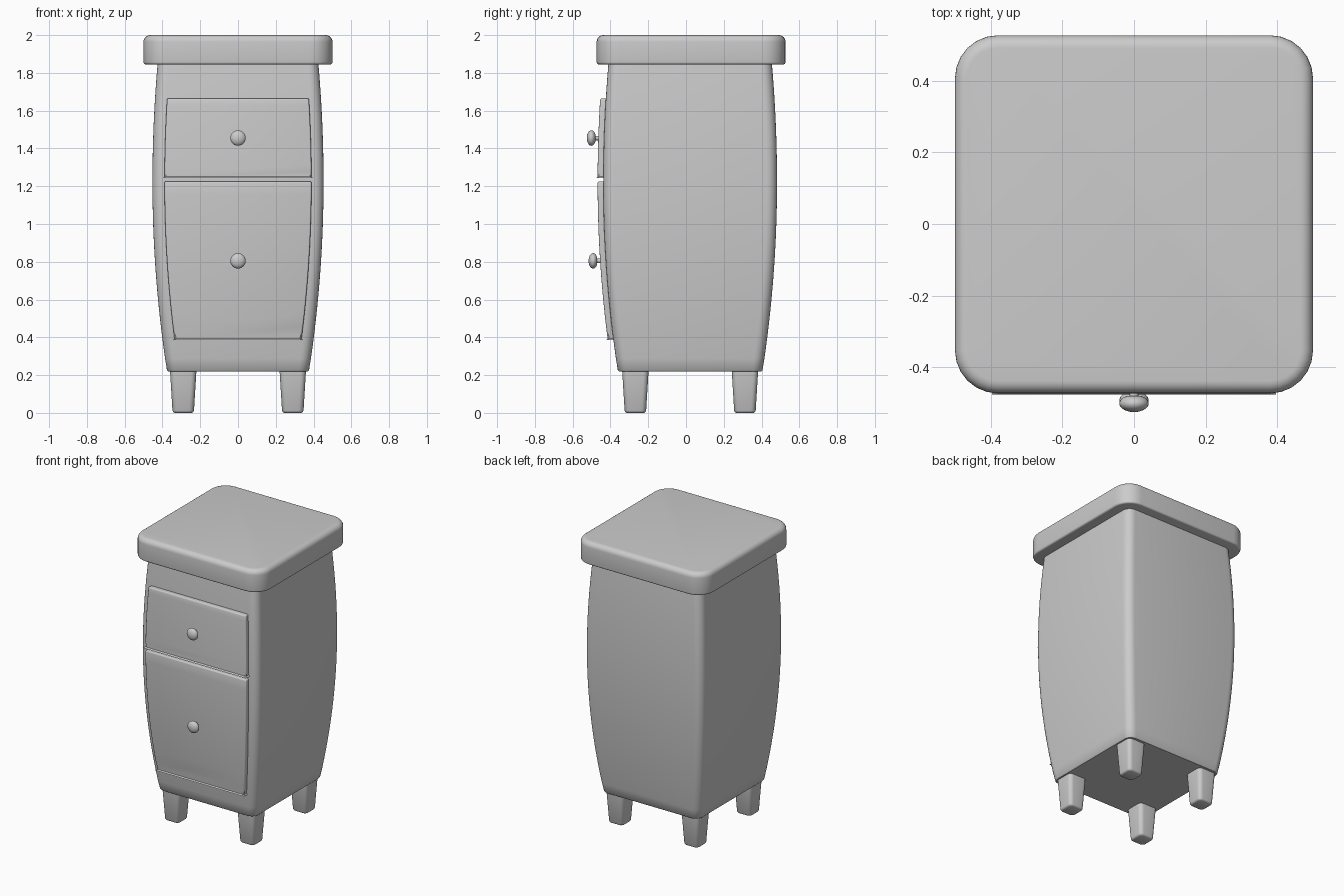
import bpy, bmesh, math

if "Cube" in bpy.data.objects:
    bpy.data.objects.remove(bpy.data.objects["Cube"])

CY = 0.022          # depth centre of the cabinet
grey = bpy.data.materials.new("grey paint")
grey.diffuse_color = (0.6, 0.6, 0.6, 1)
grey.use_nodes = True
grey.node_tree.nodes["Principled BSDF"].inputs["Base Color"].default_value = grey.diffuse_color


def finish(name, bm, angle=35):
    bmesh.ops.recalc_face_normals(bm, faces=bm.faces)
    me = bpy.data.meshes.new(name)
    bm.to_mesh(me)
    bm.free()
    me.materials.append(grey)
    ob = bpy.data.objects.new(name, me)
    bpy.context.collection.objects.link(ob)
    bpy.ops.object.select_all(action='DESELECT')
    ob.select_set(True)
    bpy.context.view_layer.objects.active = ob
    bpy.ops.object.shade_smooth_by_angle(angle=math.radians(angle))
    return ob


def rounded_rect(hx, hy, r, n=6):
    pts = []
    for k, (sx, sy) in enumerate([(1, 1), (-1, 1), (-1, -1), (1, -1)]):
        for i in range(n + 1):
            a = math.pi / 2 * (k + i / n)
            pts.append((sx * (hx - r) + r * math.cos(a), sy * (hy - r) + r * math.sin(a)))
    return pts


def loft(name, cx, cy, levels, angle=35):
    """Skin rounded rectangles given as (z, half x, half y, corner radius)."""
    bm = bmesh.new()
    rings = [[bm.verts.new((cx + x, cy + y, z)) for x, y in rounded_rect(hx, hy, r)]
             for z, hx, hy, r in levels]
    for a, b in zip(rings, rings[1:]):
        for i in range(len(a)):
            j = (i + 1) % len(a)
            bm.faces.new((a[i], a[j], b[j], b[i]))
    bm.faces.new(rings[0])
    bm.faces.new(rings[-1])
    return finish(name, bm, angle)


def half_width(z):
    return 0.453 - (0.077 if z < 1.22 else 0.069) * (z - 1.22) ** 2


def front(z):
    return CY - half_width(z) - 0.007


# Bulging body
zs = [0.22 + (1.85 - 0.22) * i / 24 for i in range(25)]
body = [(z, half_width(z), half_width(z) + 0.007, 0.055) for z in zs]
z, hx, hy, r = body[0]
body[0] = (z + 0.006, hx, hy, r)
loft("body", 0, CY, [(z, hx - 0.006, hy - 0.006, r - 0.006)] + body)

# Top slab with softened rims
slab = []
for i in range(5):
    a = math.pi / 2 * i / 4
    d = 0.012 * (1 - math.sin(a))
    slab.append((1.845 + 0.012 * (1 - math.cos(a)), 0.5 - d, 0.5 - d, 0.12 - d))
for i in range(7):
    a = math.pi / 2 * i / 6
    d = 0.035 * (1 - math.cos(a))
    slab.append((1.965 + 0.035 * math.sin(a), 0.5 - d, 0.5 - d, 0.12 - d))
loft("top_slab", 0, 0.027, slab)

# Tapered legs
for side, sx in (("left", -1), ("right", 1)):
    for end, sy in (("front", -1), ("back", 1)):
        loft(f"{end}_{side}_leg", sx * 0.29, CY + sy * 0.29,
             [(0, 0.046, 0.046, 0.018), (0.004, 0.053, 0.053, 0.024),
              (0.012, 0.057, 0.057, 0.026), (0.225, 0.07, 0.07, 0.028)], 50)


# Drawer fronts following the bulge
def drawer(name, z0, z1):
    bm = bmesh.new()
    n = 12
    rings = []
    for i in range(n + 1):
        z = z0 + (z1 - z0) * i / n
        w, y = half_width(z) - 0.064, front(z)
        rings.append([bm.verts.new(p) for p in
                      ((-w, y - 0.03, z), (w, y - 0.03, z), (w, y + 0.02, z), (-w, y + 0.02, z))])
    for a, b in zip(rings, rings[1:]):
        for i in range(4):
            j = (i + 1) % 4
            bm.faces.new((a[i], a[j], b[j], b[i]))
    bm.faces.new(rings[0])
    bm.faces.new(rings[-1])
    bm.normal_update()
    sharp = [e for e in bm.edges if e.calc_face_angle(0) > 0.8]
    bmesh.ops.bevel(bm, geom=sharp, offset=0.008, segments=3, profile=0.5, affect='EDGES')
    finish(name, bm)


drawer("upper_drawer", 1.243, 1.665)
drawer("lower_drawer", 0.385, 1.225)


# Turned knobs: stem and flattened ball
def knob(name, z):
    y = front(z) - 0.03
    profile = [(0.012, -0.015), (0.012, 0.018)]
    for i in range(1, 13):
        a = math.pi * (0.09 + 0.91 * i / 12)
        profile.append((0.041 * math.sin(a), 0.037 - 0.024 * math.cos(a)))
    bm = bmesh.new()
    vs = [bm.verts.new((r, y - d, z)) for r, d in profile]
    es = [bm.edges.new(p) for p in zip(vs, vs[1:])]
    bmesh.ops.spin(bm, geom=vs + es, cent=(0, y, z), axis=(0, 1, 0),
                   angle=2 * math.pi, steps=24)
    bmesh.ops.remove_doubles(bm, verts=bm.verts, dist=0.0003)
    finish(name, bm)


knob("upper_knob", 1.455)
knob("lower_knob", 0.805)
